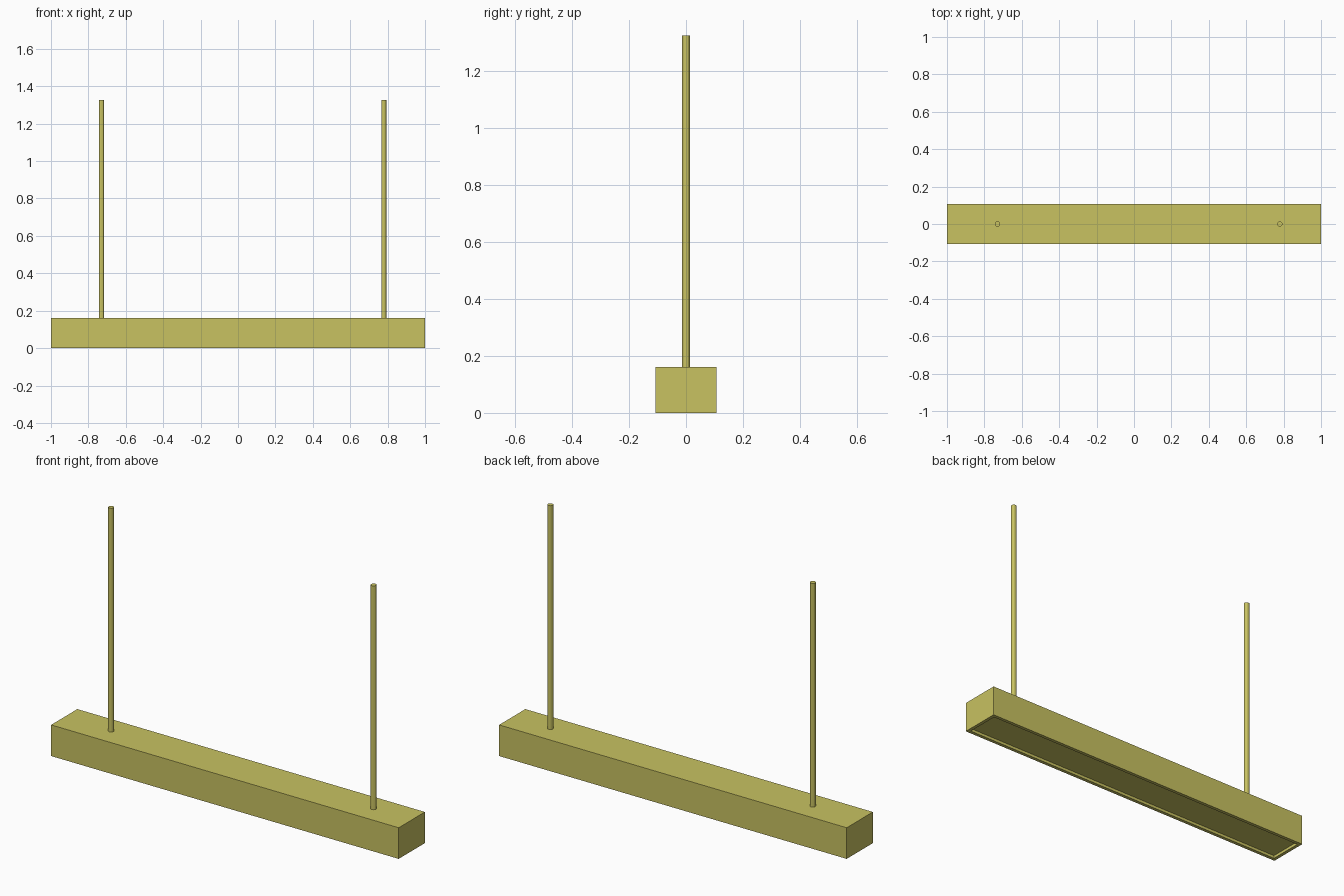
import bpy, bmesh
from mathutils import Matrix

if "Cube" in bpy.data.objects:
    bpy.data.objects.remove(bpy.data.objects["Cube"])

BODY_H, BODY_W, TOTAL_H = 0.162, 0.215, 1.326
RIM, RECESS = 0.025, 0.015

brass = bpy.data.materials.new("brass")
brass.diffuse_color = (0.58, 0.54, 0.12, 1)
brass.use_nodes = True
brass.node_tree.nodes["Principled BSDF"].inputs["Base Color"].default_value = brass.diffuse_color


def finish(bm, name):
    mesh = bpy.data.meshes.new(name)
    bm.to_mesh(mesh)
    bm.free()
    mesh.materials.append(brass)
    obj = bpy.data.objects.new(name, mesh)
    bpy.context.collection.objects.link(obj)
    return obj


# Long lamp housing with a shallow recessed panel underneath
bm = bmesh.new()
bmesh.ops.create_cube(bm, size=1, matrix=Matrix.Translation((0, 0, BODY_H / 2))
                      @ Matrix.Diagonal((2, BODY_W, BODY_H, 1)))
bm.normal_update()
bottom = [f for f in bm.faces if f.normal.z < -0.9]
bmesh.ops.inset_region(bm, faces=bottom, thickness=RIM)
walls = bmesh.ops.extrude_discrete_faces(bm, faces=bottom)
for face in walls["faces"]:
    bmesh.ops.translate(bm, verts=face.verts, vec=(0, 0, RECESS))
bmesh.ops.recalc_face_normals(bm, faces=bm.faces)
finish(bm, "lamp_housing")


# Slim faceted hanging rods
def rod(name, x):
    bm = bmesh.new()
    length = TOTAL_H - BODY_H
    bmesh.ops.create_cone(bm, cap_ends=True, segments=12, radius1=0.014, radius2=0.014,
                          depth=length,
                          matrix=Matrix.Translation((x, 0, BODY_H + length / 2)))
    finish(bm, name)


rod("left_hanging_rod", -0.73)
rod("right_hanging_rod", 0.78)
